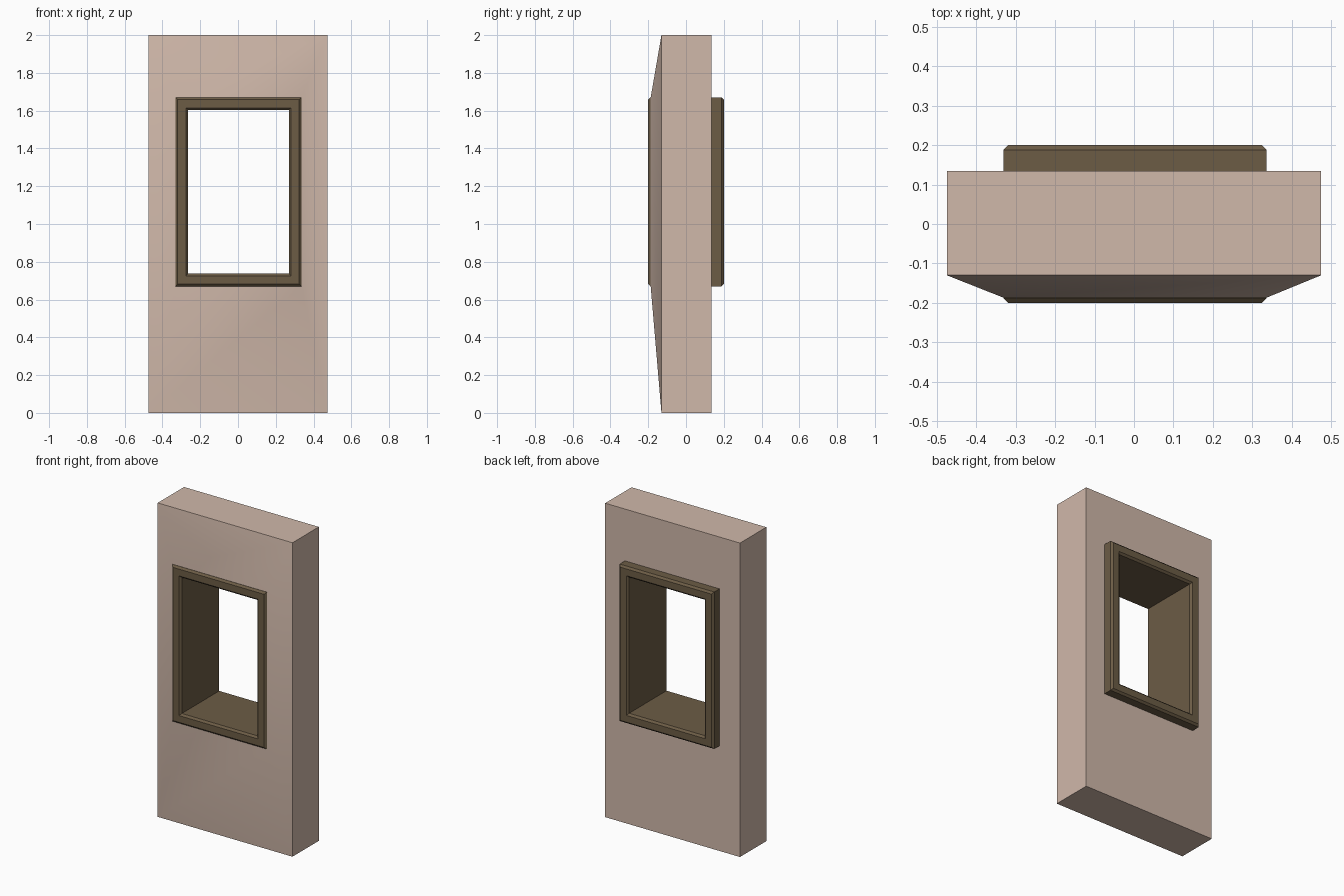
import bpy
import bmesh

cube = bpy.data.objects.get("Cube")
if cube:
    bpy.data.objects.remove(cube, do_unlink=True)


def material(name, color):
    mat = bpy.data.materials.new(name)
    mat.use_nodes = True
    mat.diffuse_color = (*color, 1)
    bsdf = mat.node_tree.nodes["Principled BSDF"]
    bsdf.inputs["Base Color"].default_value = (*color, 1)
    bsdf.inputs["Roughness"].default_value = 0.8
    return mat


def rect(left, right, bottom, top, inset, y):
    """Corners of an upright rectangle, shrunk by inset, at depth y."""
    l, r, b, t = left + inset, right - inset, bottom + inset, top - inset
    return [(l, y, b), (r, y, b), (r, y, t), (l, y, t)]


def ring_solid(name, loops, mat):
    """Join successive rectangles, and the last to the first, into a ring."""
    bm = bmesh.new()
    rings = [[bm.verts.new(p) for p in loop] for loop in loops]
    for a, b in zip(rings, rings[1:] + rings[:1]):
        for i in range(4):
            j = (i + 1) % 4
            bm.faces.new((a[i], a[j], b[j], b[i]))
    bmesh.ops.recalc_face_normals(bm, faces=bm.faces)
    mesh = bpy.data.meshes.new(name)
    bm.to_mesh(mesh)
    bm.free()
    mesh.materials.append(mat)
    obj = bpy.data.objects.new(name, mesh)
    bpy.context.collection.objects.link(obj)
    return obj


plaster = material("pale plaster", (0.63, 0.48, 0.40))
wood = material("dark wood", (0.15, 0.107, 0.06))

WALL = (-0.475, 0.475, 0.0, 2.0)
OPENING = (-0.331, 0.336, 0.67, 1.67)
BACK, EDGE, SWELL = 0.135, -0.13, -0.187

# Wall panel, its front swelling out towards the window
wall = ring_solid("wall_panel", [
    rect(*WALL, 0, BACK),
    rect(*WALL, 0, EDGE),
    rect(*OPENING, 0, SWELL),
    rect(*OPENING, 0, BACK),
], plaster)

# Window frame: chamfered section run through the whole wall
DEPTH, CHAMFER, WIDTH = 0.2, 0.012, 0.067
section = [(0, CHAMFER - DEPTH), (CHAMFER, -DEPTH),
           (WIDTH - CHAMFER, -DEPTH), (WIDTH, CHAMFER - DEPTH)]
section += [(inset, -y) for inset, y in reversed(section)]
ring_solid("window_frame", [rect(*OPENING, i, y) for i, y in section], wood)

# Smooth the gentle front slopes, keeping the corners sharp
bpy.ops.object.select_all(action='DESELECT')
wall.select_set(True)
bpy.context.view_layer.objects.active = wall
bpy.ops.object.shade_smooth_by_angle(angle=0.6)
